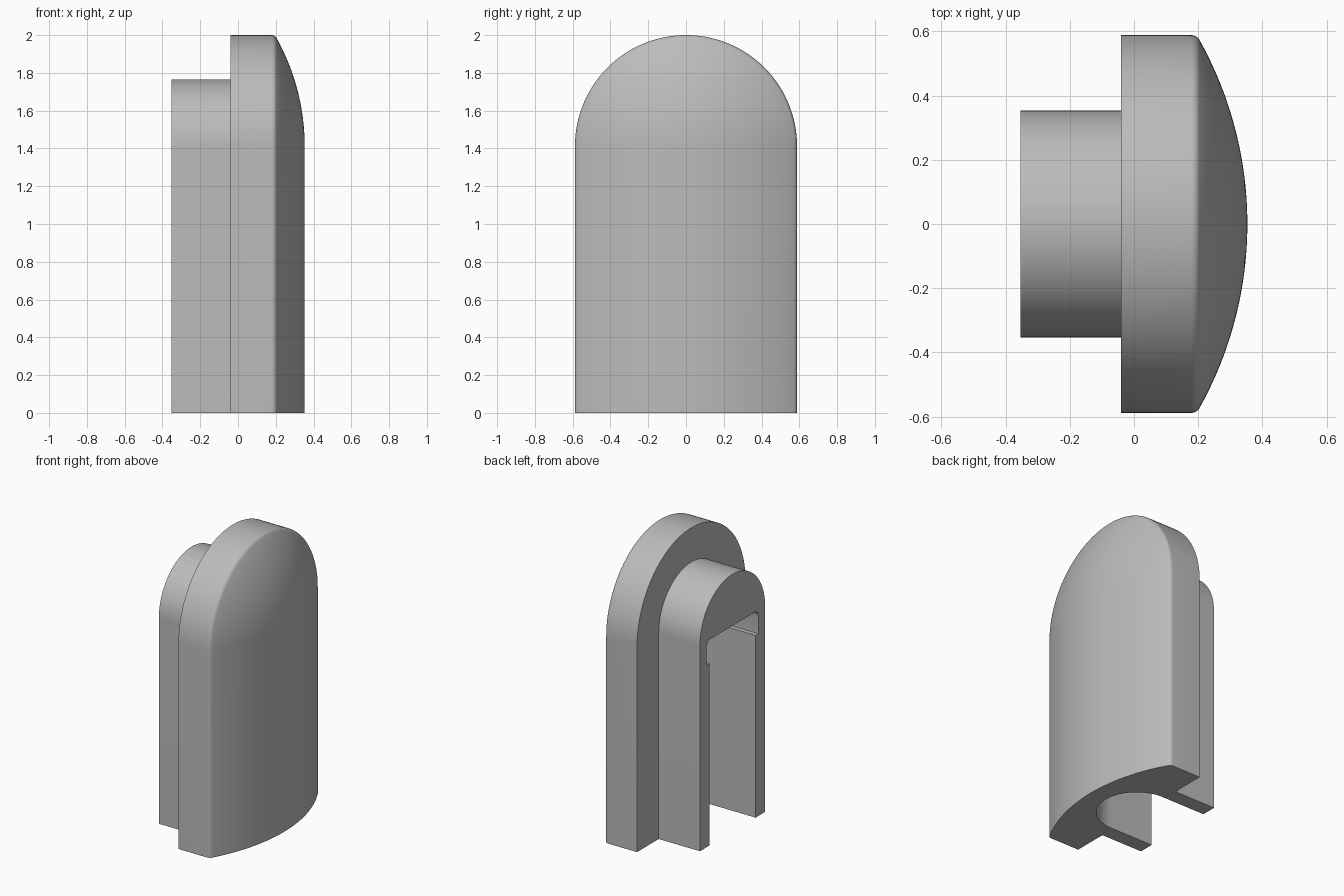
import bpy, bmesh
from math import sin, cos, asin, sqrt, pi

cube = bpy.data.objects.get("Cube")
if cube:
    bpy.data.objects.remove(cube, do_unlink=True)

SPRING = 1.412               # height where the arches begin
R_PLATE, R_TENON = 0.588, 0.353
X_BACK, X_STEP, X_FRONT = -0.353, -0.04, 0.353
R_DOME, FILLET = 1.176, 0.03

grey = bpy.data.materials.new("plain grey")
grey.use_nodes = True
grey.diffuse_color = (0.5, 0.5, 0.5, 1)
grey.node_tree.nodes["Principled BSDF"].inputs["Base Color"].default_value = (0.5, 0.5, 0.5, 1)


def make_object(name, bm):
    bmesh.ops.recalc_face_normals(bm, faces=bm.faces)
    mesh = bpy.data.meshes.new(name)
    bm.to_mesh(mesh)
    bm.free()
    mesh.materials.append(grey)
    obj = bpy.data.objects.new(name, mesh)
    bpy.context.collection.objects.link(obj)
    return obj


def arch_ring(bm, x, r, steps=64):
    """Arch outline of half-width r, standing on the ground at depth x."""
    points = [(-r, 0)]
    points += [(-r * cos(pi * i / steps), SPRING + r * sin(pi * i / steps)) for i in range(steps + 1)]
    points.append((r, 0))
    return [bm.verts.new((x, y, z)) for y, z in points]


def slot_cutter(name, half_width, z0, z1, rounding=0):
    """Upright prism, open to the back and round at its inner end."""
    bm = bmesh.new()
    steps, centre = 40, -0.02
    outline = [(-0.6, -half_width)]
    for i in range(steps + 1):
        a = pi * i / steps - pi / 2
        outline.append((centre + half_width * cos(a), half_width * sin(a)))
    outline.append((-0.6, half_width))
    base = bm.faces.new([bm.verts.new((x, y, z0)) for x, y in outline])
    result = bmesh.ops.extrude_face_region(bm, geom=[base])["geom"]
    top = [v for v in result if isinstance(v, bmesh.types.BMVert)]
    bmesh.ops.translate(bm, verts=top, vec=(0, 0, z1 - z0))
    if rounding:
        rim = [e for e in bm.edges if all(v.co.z > z1 - 0.001 for v in e.verts)]
        bmesh.ops.bevel(bm, geom=rim, offset=rounding, segments=5, profile=0.5, affect='EDGES')
    cutter = make_object(name, bm)
    cutter.hide_render = True
    return cutter


# Profile from the crown of the dome, round its rim and back to the tenon
dome_x = X_FRONT - R_DOME
rim_angle = asin((R_PLATE - FILLET) / (R_DOME - FILLET))
fillet_x = dome_x + sqrt((R_DOME - FILLET) ** 2 - (R_PLATE - FILLET) ** 2)
profile = []
for i in range(17):
    a = rim_angle * i / 16
    profile.append((dome_x + R_DOME * cos(a), R_DOME * sin(a)))
for i in range(1, 7):
    a = rim_angle + (pi / 2 - rim_angle) * i / 6
    profile.append((fillet_x + FILLET * cos(a), R_PLATE - FILLET + FILLET * sin(a)))
profile += [(X_STEP, R_PLATE), (X_STEP, R_TENON), (X_BACK, R_TENON)]

# Body: loft arches along the profile, then close the back and the foot
bm = bmesh.new()
rings = [arch_ring(bm, x, r) for x, r in profile]
for a, b in zip(rings, rings[1:]):
    for i in range(len(a) - 1):
        bm.faces.new((a[i], a[i + 1], b[i + 1], b[i]))
bm.faces.new(rings[-1])
bmesh.ops.remove_doubles(bm, verts=bm.verts, dist=0.0001)
bmesh.ops.holes_fill(bm, edges=[e for e in bm.edges if e.is_boundary], sides=0)
body = make_object("domed_end_cap", bm)

# Slot: narrow channel below, wider rounded head above a ledge
cutters = [slot_cutter("channel_cutter", 0.25, -0.1, 1.3),
           slot_cutter("slot_head_cutter", 0.28, 1.25, SPRING, 0.04)]
bpy.ops.object.select_all(action='DESELECT')
bpy.context.view_layer.objects.active = body
body.select_set(True)
for cutter in cutters:
    mod = body.modifiers.new(cutter.name, 'BOOLEAN')
    mod.operation = 'DIFFERENCE'
    mod.solver = 'EXACT'
    mod.object = cutter
    bpy.ops.object.modifier_apply(modifier=mod.name)
    bpy.data.objects.remove(cutter, do_unlink=True)
bpy.ops.object.shade_smooth_by_angle(angle=pi / 6)
